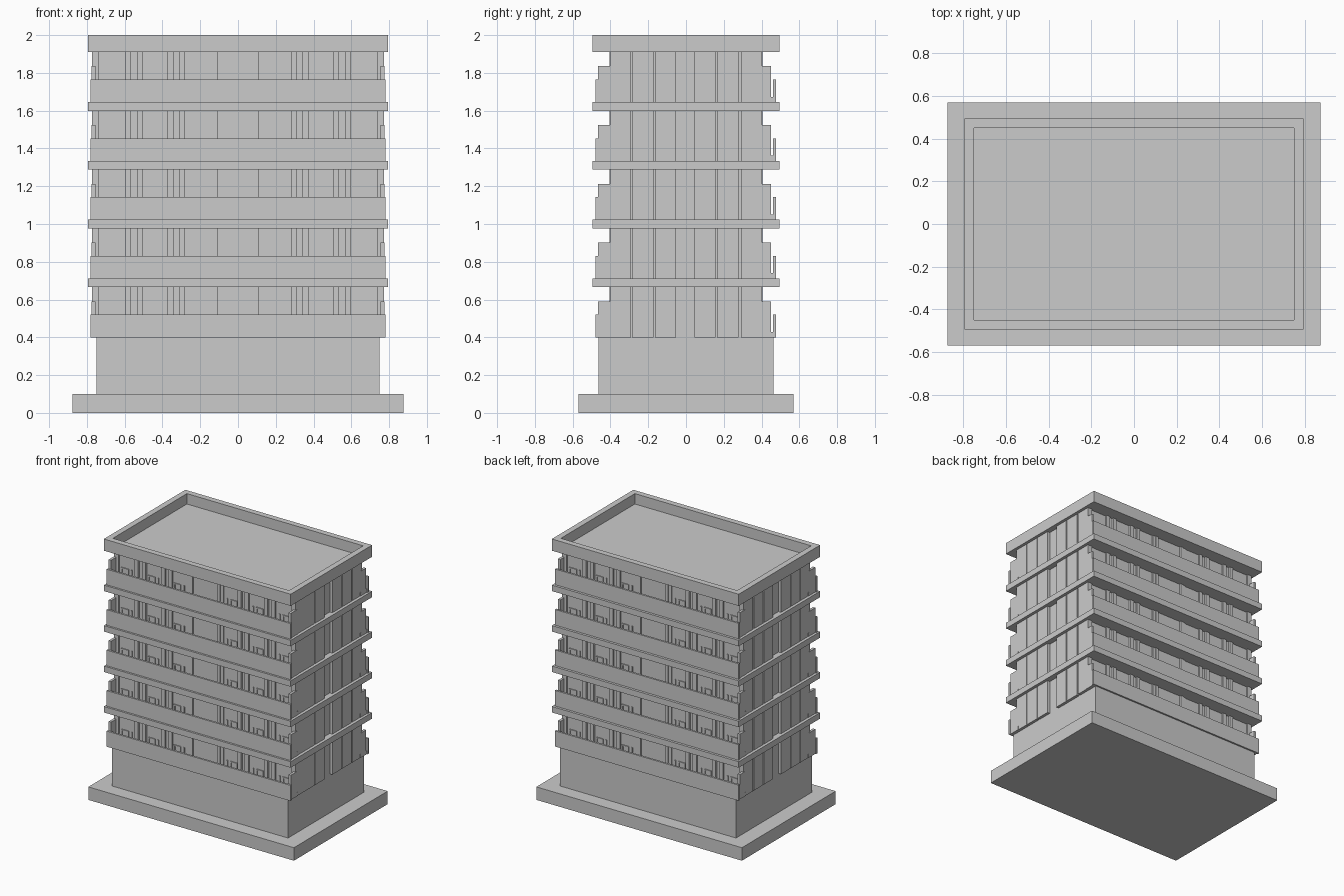
import bpy, bmesh

if "Cube" in bpy.data.objects:
    bpy.data.objects.remove(bpy.data.objects["Cube"])


def add_box(bm, x0, x1, y0, y1, z0, z1):
    vs = bmesh.ops.create_cube(bm, size=1)["verts"]
    for v in vs:
        v.co.x = x0 if v.co.x < 0 else x1
        v.co.y = y0 if v.co.y < 0 else y1
        v.co.z = z0 if v.co.z < 0 else z1


def make(name, boxes):
    bm = bmesh.new()
    for b in boxes:
        add_box(bm, *b)
    bmesh.ops.recalc_face_normals(bm, faces=bm.faces)
    me = bpy.data.meshes.new(name)
    bm.to_mesh(me)
    bm.free()
    ob = bpy.data.objects.new(name, me)
    bpy.context.collection.objects.link(ob)
    return ob


def centred(x, y, z0, z1):
    return (-x, x, -y, y, z0, z1)


def both_sides(boxes):
    # mirror boxes left to right
    return boxes + [(-b[1], -b[0]) + tuple(b[2:]) for b in boxes]


PITCH = 0.3113
FLOORS = [0.40 + PITCH * i for i in range(5)]
WALL = 0.39

# Ground plinth, podium and tower core
make("plinth", [centred(0.875, 0.57, 0, 0.10)])
make("podium", [centred(0.75, 0.463, 0.10, 0.40)])
make("tower_core", [centred(0.75, WALL, 0.40, 1.915)])

# Slabs between the storeys
make("floor_slabs", [centred(0.795, 0.495, z - 0.046, z) for z in FLOORS[1:]])

# Roof tray with raised rim
X, Y, T = 0.795, 0.495, 0.045
make("roof_deck", [centred(X, Y, 1.91, 1.92)])
make("roof_rim", [(-X, X, -Y, -Y + T, 1.92, 2.0), (-X, X, Y - T, Y, 1.92, 2.0),
                  (-X, -X + T, -Y + T, Y - T, 1.92, 2.0),
                  (X - T, X, -Y + T, Y - T, 1.92, 2.0)])

# Tall cladding panels on the two short sides, with an open middle bay
panel_starts = [-0.402, -0.285, -0.165, 0.045, 0.165, 0.29]
make("side_panels", both_sides([
    (0.74, 0.772, y, y + 0.112, z, z + 0.266) for z in FLOORS for y in panel_starts]))

# Long facades: posts, window frames and balconies, front (s=-1) and back (s=1)
post_edges = [(0.105, 0.13), (0.13, 0.155), (0.28, 0.31), (0.34, 0.373),
              (0.503, 0.535), (0.567, 0.598), (0.735, 0.76)]
post_depths = [0.012, 0.006, 0.014, 0.014, 0.014, 0.014, 0.012]
window_bays = [(0.165, 0.27), (0.385, 0.49), (0.61, 0.72)]

for s, side in ((-1, "front"), (1, "back")):
    def span(a, b):
        return tuple(sorted((s * a, s * b)))

    posts, frames, parapets, ends, decks = [], [], [], [], []
    for z in FLOORS:
        for (a, b), d in zip(post_edges, post_depths):
            posts.append((a, b, *span(WALL - 0.01, WALL + d), z, z + 0.266))
        for a, b in window_bays:
            y = span(WALL - 0.005, WALL + 0.007)
            m = a + 0.045
            w = 0.009
            lo, hi = z + 0.05, z + 0.12
            # single narrow bar beside a square frame
            frames += [(a + 0.015, a + 0.015 + w, *y, lo, hi),
                       (m, m + w, *y, lo, hi), (b - w, b, *y, lo, hi),
                       (m + w, b - w, *y, hi - w, hi),
                       (m + w, b - w, *y, lo, lo + w)]
        inner = 0.465 if s < 0 else 0.461
        outer = 0.48 if s < 0 else 0.476
        end_y = 0.465 if s < 0 else 0.45
        parapets.append((-0.782, 0.782, *span(inner, outer), z, z + 0.12))
        decks.append((-0.775, 0.775, *span(WALL - 0.01, inner), z, z + 0.028))
        ends.append((0.755, 0.775, *span(WALL, end_y), z + 0.001, z + 0.19))
    make(side + "_posts", both_sides(posts))
    make(side + "_window_frames", both_sides(frames))
    make(side + "_balcony_parapets", parapets)
    make(side + "_balcony_decks", decks)
    make(side + "_balcony_end_walls", both_sides(ends))
